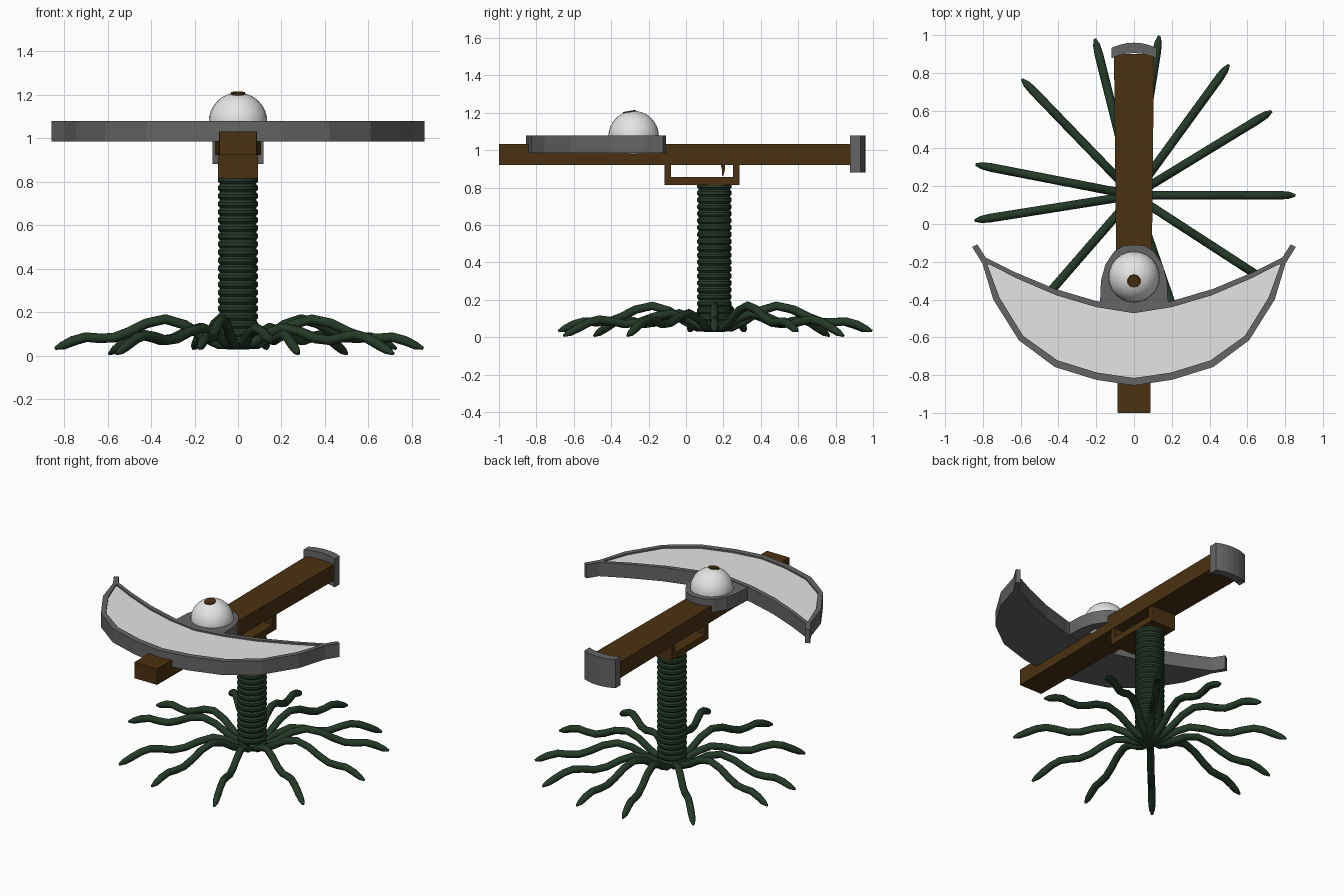
import bpy, bmesh, math
from mathutils import Matrix, Vector

if "Cube" in bpy.data.objects:
    bpy.data.objects.remove(bpy.data.objects["Cube"])


def material(name, rgb):
    m = bpy.data.materials.new(name)
    m.diffuse_color = (*rgb, 1)
    m.use_nodes = True
    m.node_tree.nodes["Principled BSDF"].inputs["Base Color"].default_value = m.diffuse_color
    return m


GREEN = material("stem green", (0.018, 0.042, 0.021))
BROWN = material("dark wood", (0.068, 0.031, 0.006))
GREY = material("iron grey", (0.13, 0.13, 0.13))
PALE = material("pale white", (0.78, 0.78, 0.78))


def finish(name, bm, *mats):
    bmesh.ops.recalc_face_normals(bm, faces=bm.faces)
    me = bpy.data.meshes.new(name)
    bm.to_mesh(me)
    bm.free()
    for m in mats:
        me.materials.append(m)
    ob = bpy.data.objects.new(name, me)
    bpy.context.collection.objects.link(ob)
    return ob


def smooth(ob, angle=40):
    bpy.ops.object.select_all(action='DESELECT')
    ob.select_set(True)
    bpy.context.view_layer.objects.active = ob
    bpy.ops.object.shade_smooth_by_angle(angle=math.radians(angle))


def prism(name, pts, lo, hi, mat, axis='Z'):
    """Extrude an outline: xy outline along z, or yz outline along x."""
    bm = bmesh.new()
    put = (lambda p, h: (p[0], p[1], h)) if axis == 'Z' else (lambda p, h: (h, p[0], p[1]))
    a = [bm.verts.new(put(p, lo)) for p in pts]
    b = [bm.verts.new(put(p, hi)) for p in pts]
    bm.faces.new(a)
    bm.faces.new(b)
    for i in range(len(pts)):
        j = (i + 1) % len(pts)
        bm.faces.new((a[i], a[j], b[j], b[i]))
    return finish(name, bm, mat)


def mirrored(half):
    """Close a right-hand half outline (both ends on x = 0)."""
    return half + [(-x, y) for x, y in reversed(half[1:-1])]


def tube(name, rings, sides, mat):
    """Skin a list of (centre, side vector, up vector, radius)."""
    bm = bmesh.new()
    loops = []
    for c, u, v, r in rings:
        loops.append([bm.verts.new(c + r * (math.cos(t) * u + math.sin(t) * v))
                      for t in (2 * math.pi * k / sides for k in range(sides))])
    for a, b in zip(loops, loops[1:]):
        for k in range(sides):
            j = (k + 1) % sides
            bm.faces.new((a[k], a[j], b[j], b[k]))
    bm.faces.new(loops[0])
    bm.faces.new(loops[-1])
    return finish(name, bm, mat)


CENTRE = Vector((0, 0.152, 0))
X, Y, Z = Vector((1, 0, 0)), Vector((0, 1, 0)), Vector((0, 0, 1))

# ribbed stem
rings, z, pitch = [(CENTRE + Z * 0.03, X, Y, 0.06)], 0.05, 0.037
while z < 0.8:
    rings += [(CENTRE + Z * z, X, Y, 0.083),
              (CENTRE + Z * (z + pitch * 0.3), X, Y, 0.092),
              (CENTRE + Z * (z + pitch * 0.7), X, Y, 0.092)]
    z += pitch
rings.append((CENTRE + Z * 0.825, X, Y, 0.083))
smooth(tube("stem", rings, 20, GREEN), 30)

# wavy roots
PATH = [(0.02, .05), (.09, .052), (.16, .085), (.25, .142), (.34, .168), (.43, .148), (.51, .108),
        (.58, .082), (.65, .08), (.71, .085), (.77, .068), (.82, .045), (.853, .033)]
LOW = [(0.02, .05), (.09, .06), (.16, .10), (.25, .128), (.34, .11), (.43, .078), (.51, .07),
       (.58, .086), (.65, .095), (.71, .08), (.77, .05), (.82, .024), (.853, .008)]
ANGLES = [0, 31.4, 54, 81, 104, 134, 169, 189, 229, 258, 289, 327]
for n, deg in enumerate(ANGLES):
    d = Vector((math.cos(math.radians(deg)), math.sin(math.radians(deg)), 0))
    side = d.cross(Z)
    path = LOW if n in (2, 5, 8, 10, 11) else PATH
    pts = [CENTRE + d * r + Z * h for r, h in path]
    rings = []
    for i, p in enumerate(pts):
        t = (pts[min(i + 1, len(pts) - 1)] - pts[max(i - 1, 0)]).normalized()
        rad = 0.007 if i == len(pts) - 1 else 0.019 if i == len(pts) - 2 else 0.023
        rings.append((p, side, side.cross(t), rad))
    smooth(tube("root_%02d" % (n + 1), rings, 10, GREEN), 50)

# wooden stock, slightly wider at the back
prism("stock", [(-.086, -1), (.086, -1), (.106, .9), (-.106, .9)], .922, 1.032, BROWN)

# curved butt plate
back = [(-.118 + .236 * k / 6, .96 - .027 * ((k - 3) / 3) ** 2) for k in range(7)]
prism("butt_plate", back + [(x, y - .055) for x, y in reversed(back)], .882, 1.078, GREY)

# trigger guard and trigger
prism("trigger_guard", [(-.115, .925), (-.115, .815), (.285, .815), (.285, .925), (.25, .925),
                        (.25, .858), (-.08, .858), (-.08, .925)], -.092, .092, BROWN, 'X')
prism("trigger", [(.185, .925), (.192, .895), (.192, .862), (.2, .865), (.208, .895), (.208, .925)],
      -.012, .012, BROWN, 'X')

# crescent bow: grey body with rim around a shallow pale tray
OUTER = mirrored([(0, -.855), (.2, -.825), (.42, -.757), (.61, -.615), (.745, -.4), (.802, -.21),
                  (.857, -.122), (.83, -.107), (.785, -.178), (.63, -.255), (.42, -.343),
                  (.2, -.408), (0, -.44)])
TRAY = mirrored([(0, -.815), (.195, -.787), (.405, -.722), (.587, -.592), (.712, -.39), (.77, -.232),
                 (.775, -.222), (.772, -.214), (.762, -.216), (.62, -.288), (.41, -.378),
                 (.2, -.44), (0, -.472)])
bm = bmesh.new()
loops = [[bm.verts.new((x, y, z)) for x, y in pts]
         for pts, z in ((OUTER, .985), (OUTER, 1.08), (TRAY, 1.08), (TRAY, 1.07))]
for a, b in zip(loops, loops[1:]):
    for k in range(len(a)):
        j = (k + 1) % len(a)
        bm.faces.new((a[k], a[j], b[j], b[k]))
bm.faces.new(loops[0])
bm.faces.new(loops[-1]).material_index = 1
finish("crescent_bow", bm, GREY, PALE)

# rounded bulb mount
prism("bulb_mount", mirrored([(0, -.45), (.18, -.42), (.175, -.3), (.152, -.215), (.105, -.145),
                              (.055, -.115), (0, -.11)]), .988, 1.077, GREY)

# pale bulb with a brown spot on top
BULB = Vector((0, -.28, 1.075))
bm = bmesh.new()
bmesh.ops.create_uvsphere(bm, u_segments=24, v_segments=16, radius=.135,
                          matrix=Matrix.Translation(BULB))
smooth(finish("bulb", bm, PALE))
bm = bmesh.new()
tilt = Matrix.Translation(BULB) @ Matrix.Rotation(math.radians(10), 4, 'X')
bmesh.ops.create_cone(bm, cap_ends=True, segments=10, radius1=.036, radius2=.034, depth=.008,
                      matrix=tilt @ Matrix.Translation((0, 0, .133)))
finish("bulb_spot", bm, BROWN)
